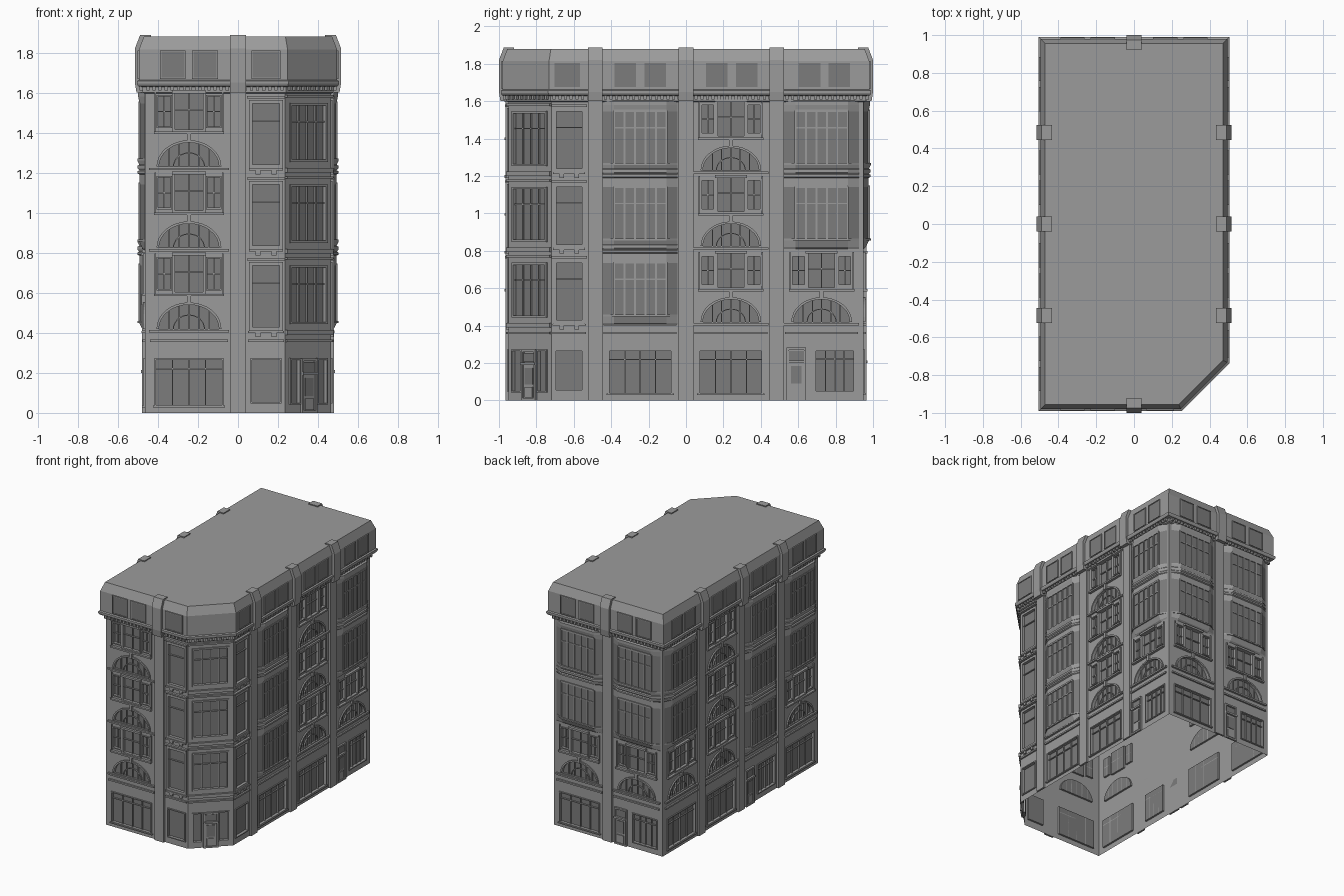
import bpy, bmesh, math
from mathutils import Vector

cube = bpy.data.objects.get("Cube")
if cube:
    bpy.data.objects.remove(cube, do_unlink=True)


def material(name, grey):
    m = bpy.data.materials.new(name)
    m.use_nodes = True
    col = (grey, grey, grey, 1)
    m.diffuse_color = col
    m.node_tree.nodes["Principled BSDF"].inputs["Base Color"].default_value = col
    return m


MATS = [material("grey stone", 0.33), material("dark glass", 0.2)]
STONE, GLASS = 0, 1
HX, HY, TOP, DEPTH = 0.465, 0.95, 1.61, 0.014
LEVELS = (0.42, 0.825, 1.23)
parts = {}


def face(part, pts, mat=STONE):
    bm = parts.setdefault(part, bmesh.new())
    f = bm.faces.new([bm.verts.new(p) for p in pts])
    f.material_index = mat


class Side:
    """One street side: u runs along it, v is height, w points outwards."""
    def __init__(self, x, y, angle, u0, u1):
        self.o = Vector((x, y, 0))
        self.d = Vector((math.cos(angle), math.sin(angle), 0))
        self.n = Vector((self.d.y, -self.d.x, 0))
        self.u0, self.u1, self.holes = u0, u1, []

    def at(self, u, v, w=0):
        return self.o + self.d * u + self.n * w + Vector((0, 0, v))

    def box(self, part, u0, u1, v0, v1, w0, w1, mat=STONE):
        self.bar(part, u0, u1, [(w0, v0), (w1, v0), (w1, v1), (w0, v1)], mat)

    def bar(self, part, u0, u1, prof, mat=STONE):
        # extrude a (w, v) profile along u
        a = [self.at(u0, v, w) for w, v in prof]
        b = [self.at(u1, v, w) for w, v in prof]
        face(part, a, mat)
        face(part, b[::-1], mat)
        for i in range(len(a)):
            j = (i + 1) % len(a)
            face(part, [a[i], b[i], b[j], a[j]], mat)

    def border(self, part, u0, u1, v0, v1, t, w0, w1):
        for a, b in ((u0 - t, u0), (u1, u1 + t)):
            self.box(part, a, b, v0 - t, v1 + t, w0, w1)
        for a, b in ((v0 - t, v0), (v1, v1 + t)):
            self.box(part, u0, u1, a, b, w0, w1)

    def window(self, u0, u1, v0, v1, cols=1, rows=(), trim=0.008):
        self.holes.append((u0, u1, v0, v1, False))
        self.border("window_surrounds", u0, u1, v0, v1, trim, 0, 0.008)
        for i in range(1, cols):
            u = u0 + (u1 - u0) * i / cols
            self.box("glazing_bars", u - .003, u + .003, v0, v1, -DEPTH, -.004)
        for r in rows:
            v = v0 + (v1 - v0) * r
            self.box("glazing_bars", u0, u1, v - .003, v + .003, -DEPTH, -.004)

    def ring(self, part, c, v0, rx, ry, t, w0, w1, n=16):
        def p(i, k, w):
            a = math.pi * i / n
            return self.at(c + (rx + k) * math.cos(a), v0 + (ry + k) * math.sin(a), w)
        for i in range(n):
            j = i + 1
            face(part, [p(i, 0, w1), p(i, t, w1), p(j, t, w1), p(j, 0, w1)])
            face(part, [p(i, t, w1), p(i, t, w0), p(j, t, w0), p(j, t, w1)])
            face(part, [p(i, 0, w0), p(i, 0, w1), p(j, 0, w1), p(j, 0, w0)])

    def arch(self, c, v0, rx=.15, ry=.12):
        self.holes.append((c - rx, c + rx, v0, v0 + ry + .003, True))
        self.ring("arch_trim", c, v0, rx, ry, .012, 0, .01)
        self.ring("glazing_bars", c, v0, rx * .5, ry * .55, .005, -DEPTH, -.004)
        for k in (-.66, -.33, 0, .33, .66):
            h = ry * math.sqrt(1 - k * k)
            self.box("glazing_bars", c + rx * k - .003, c + rx * k + .003, v0, v0 + h, -DEPTH, -.004)
        self.box("arch_trim", c - .01, c + .01, v0 + ry, v0 + ry + .045, 0, .016)

    def wall(self):
        # wall cells around the openings, then reveals and glass
        us = sorted({self.u0, self.u1, *[u for h in self.holes for u in h[:2]]})
        vs = sorted({0, TOP, *[v for h in self.holes for v in h[2:4]]})
        for a, b in zip(us, us[1:]):
            for c, d in zip(vs, vs[1:]):
                u, v = (a + b) / 2, (c + d) / 2
                if not any(h[0] < u < h[1] and h[2] < v < h[3] for h in self.holes):
                    face("walls", [self.at(a, c), self.at(b, c), self.at(b, d), self.at(a, d)])
        for u0, u1, v0, v1, arched in self.holes:
            line = [(u0, v0), (u1, v0), (u1, v1), (u0, v1)]
            if arched:
                c, r, h = (u0 + u1) / 2, (u1 - u0) / 2, v1 - v0 - .003
                t = [math.pi * i / 16 for i in range(17)]
                curve = [(c + r * math.cos(a), v0 + h * math.sin(a)) for a in t]
                for a, b in zip(curve, curve[1:]):
                    face("walls", [self.at(*a), self.at(a[0], v1), self.at(b[0], v1), self.at(*b)])
                line = curve
            face("glass", [self.at(u, v, -DEPTH) for u, v in line], GLASS)
            for a, b in zip(line, line[1:] + line[:1]):
                face("walls", [self.at(*a), self.at(*b), self.at(*b, -DEPTH), self.at(*a, -DEPTH)])


def belt(s, u0, u1):
    s.box("belt_courses", u0, u1, .355, .367, 0, .012)
    s.box("belt_courses", u0, u1, .4, .41, 0, .016)


def arch_storey(s, c, z):
    # fanlight arch with a three-part window above
    s.arch(c, z)
    s.box("ledges", c - .2, c + .2, z - .018, z - .006, 0, .014)
    s.window(c - .07, c + .07, z + .185, z + .365, 2, (.55,), .012)
    s.box("ledges", c - .085, c + .085, z + .365, z + .38, 0, .02)
    for k in (-1, 1):
        a, b = sorted((c + k * .092, c + k * .155))
        s.window(a, b, z + .2, z + .35, 2, (.5,))
        a, b = sorted((c + k * .165, c + k * .172))
        s.box("window_surrounds", a, b, z + .17, z + .375, 0, .01)
    s.box("ledges", c - .175, c + .175, z + .163, z + .175, 0, .02)


def bay_storeys(s, c, levels, h=.2):
    # projecting bay with splayed ends, lofted upward
    z0 = levels[0]
    sect = [(0, z0 - .015, 0), (.012, z0 - .005, 0), (.028, z0 + .03, 0)]
    for z in levels:
        last = z == levels[-1]
        sect += [(.038, z + .03, 0), (.038, z + .04, 0), (.026, z + .04, 1), (.026, z + .315, 0)]
        if not last:
            sect += [(.026, z + .365, 0), (.036, z + .37, 0), (.036, z + .382, 0),
                     (.028, z + .387, 0), (.036, z + .395, 0), (.036, z + .41, 0), (.028, z + .415, 0)]
        for i in range(6):
            u = c - h + .06 + (2 * h - .12) * i / 5
            s.box("bay_bars", u - .005, u + .005, z + .04, z + .32, .02, .033)
        s.box("bay_bars", c - h + .06, c + h - .06, z + .225, z + .232, .02, .031)
        s.box("bay_bars", c - h + .06, c + h - .06, z + .312, z + .325, .02, .033)
    sect += [(.034, TOP - .03, 0), (.034, TOP - .01, 0), (0, TOP - .005, 0)]

    def plan(d, z):
        return [s.at(c + u, z, w) for u, w in ((-h, 0), (-h + .06, d), (h - .06, d), (h, 0))]
    for (d, z, m), (d2, z2, _) in zip(sect, sect[1:]):
        a, b = plan(d, z), plan(d2, z2)
        for i in range(3):
            face("bay_windows", [a[i], a[i + 1], b[i + 1], b[i]], m)


def door(s, c, w=.04, h=.2):
    s.box("doors", c - w, c + w, 0, h, 0, .006)
    s.box("doors", c - w * .7, c + w * .7, h * .45, h * .92, .006, .01, GLASS)
    s.box("doors", c - w * .7, c + w * .7, h * .08, h * .38, .006, .012)
    s.box("doors", c - w, c + w, h + .015, h + .065, 0, .006, GLASS)
    s.border("door_frames", c - w, c + w, .012, h + .07, .012, 0, .014)
    s.box("door_frames", c - w - .012, c + w + .012, h, h + .014, 0, .02)


def shop(s, c, with_door=False):
    belt(s, c - .195, c + .195)
    if with_door:
        door(s, c - .135)
        s.window(c - .03, c + .17, .05, .265, 4, (.8,))
    else:
        s.window(c - .165, c + .165, .04, .265, 4, (.8,))
        s.box("ledges", c - .18, c + .18, .028, .036, 0, .014)


def narrow(s, c):
    belt(s, c - .09, c + .09)
    s.window(c - .07, c + .07, .055, .265)
    for z in LEVELS:
        s.window(c - .068, c + .068, z + .01, z + .315, 1, (.72,), .018)
        s.box("ledges", c - .095, c + .095, z + .34, z + .352, 0, .018)
        s.box("ledges", c - .085, c + .085, z - .02, z - .008, 0, .016)
        for k in (-.04, .04):
            s.box("ledges", c + k - .012, c + k + .012, z - .04, z - .02, 0, .012)


def pilaster(s, c):
    s.box("pilasters", c - .039, c + .039, 0, TOP, 0, .015)
    s.bar("pilasters", c - .039, c + .039,
          [(0, 1.6), (.042, 1.6), (.05, 1.65), (.05, 1.82), (.024, 1.888), (-.03, 1.888)])


def attic(s, c, half):
    s.box("attic_windows", c - half, c + half, 1.675, 1.81, .03, .034, GLASS)
    s.border("attic_frames", c - half, c + half, 1.675, 1.805, .006, .03, .038)


q = math.pi / 2
front = Side(0, -HY, 0, -HX, .235)
right = Side(HX, 0, q, -.72, HY)
back = Side(0, HY, 2 * q, -HX, HX)
left = Side(-HX, 0, -q, -HY, HY)
corner = Side(.35, -.835, q / 2, -.1626, .1626)
sides = (front, right, back, left, corner)

# arched bays, three-storey bays and two-storey bays
for s, c in ((front, -.245), (right, .24), (left, -.24)):
    shop(s, c)
    for z in LEVELS:
        arch_storey(s, c, z)
for s, c, d in ((right, -.245, False), (left, .245, True)):
    shop(s, c, d)
    bay_storeys(s, c, LEVELS)
for s, c, d in ((right, .725, True), (back, .245, True), (back, -.245, False),
                (left, -.725, False), (left, .725, False)):
    shop(s, c, d)
    arch_storey(s, c, LEVELS[0])
    bay_storeys(s, c, LEVELS[1:])
narrow(front, .14)
narrow(right, -.625)

# splayed corner with the main door
belt(corner, -.16, .16)
door(corner, 0, .042, .19)
for k in (-1, 1):
    a, b = sorted((k * .065, k * .125))
    corner.window(a, b, .05, .265)
for z in LEVELS:
    corner.window(-.12, .12, z + .035, z + .305, 4, (.7,), .012)
    corner.box("ledges", -.163, .163, z + .345, z + .357, 0, .016)
    corner.box("ledges", -.163, .163, z - .03, z - .006, 0, .016)

# pilasters, attic windows, dentils
for s, cs in ((front, (0,)), (back, (0,)), (right, (-.485, 0, .485)), (left, (-.485, 0, .485))):
    for c in cs:
        pilaster(s, c)
for s, cs in ((front, (-.245,)), (back, (-.245, .245)), (right, (-.245, .245, .74)),
              (left, (-.74, -.245, .245, .74))):
    for c in cs:
        for k in (-.08, .08):
            attic(s, c + k, .058)
attic(front, .14, .067)
attic(right, -.635, .067)
for s in sides:
    n = int((s.u1 - s.u0) / .03)
    for i in range(n):
        u = s.u0 + (i + .5) * (s.u1 - s.u0) / n
        s.box("dentils", u - .008, u + .008, 1.61, 1.63, .005, .028)
    s.wall()

# cornice, attic wall and roof swept round the plan
plan = [Vector(p) for p in ((-HX, -HY), (.235, -HY), (HX, -.72), (HX, HY), (-HX, HY))]


def loop(w, z):
    out = []
    for i, p in enumerate(plan):
        e, f = (p - plan[i - 1]).normalized(), (plan[(i + 1) % 5] - p).normalized()
        a, b = Vector((e.y, -e.x)), Vector((f.y, -f.x))
        m = p + (a + b) / (1 + a.dot(b)) * w
        out.append(Vector((m.x, m.y, z)))
    return out


rings = [loop(w, z) for w, z in ((0, 1.595), (.012, 1.6), (.012, 1.628), (.034, 1.632), (.04, 1.645),
                                 (.04, 1.657), (.03, 1.662), (.03, 1.815), (.005, 1.88))]
for a, b in zip(rings, rings[1:]):
    for i in range(5):
        j = (i + 1) % 5
        face("cornice_and_attic", [a[i], a[j], b[j], b[i]])
face("roof", rings[-1])

# turn the collected parts into objects
for name, bm in parts.items():
    bmesh.ops.remove_doubles(bm, verts=bm.verts, dist=1e-5)
    me = bpy.data.meshes.new(name)
    bm.to_mesh(me)
    bm.free()
    for m in MATS:
        me.materials.append(m)
    bpy.context.collection.objects.link(bpy.data.objects.new(name, me))
